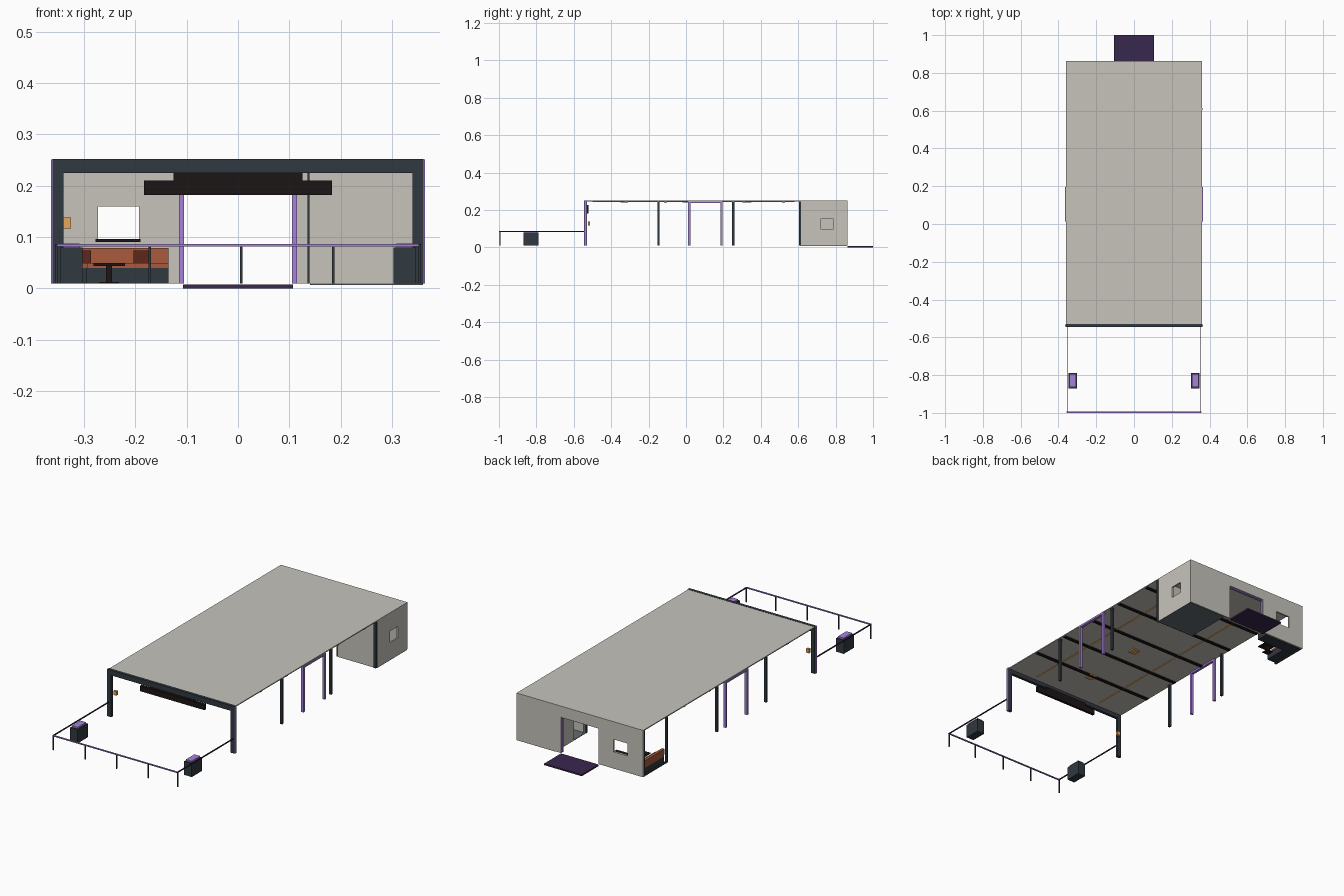
import bpy, bmesh
from mathutils import Vector

def mat(name, col):
    m = bpy.data.materials.new(name)
    m.diffuse_color = (*col, 1)
    return m

PLASTER = mat("plaster", (0.57, 0.55, 0.50))
DARK = mat("dark_metal", (0.03, 0.04, 0.05))
PURPLE = mat("purple", (0.38, 0.22, 0.70))
INDIGO = mat("indigo", (0.04, 0.02, 0.075))
BLACK = mat("black_brown", (0.012, 0.008, 0.008))
ORANGE = mat("orange", (0.40, 0.10, 0.045))
RED = mat("dark_red", (0.11, 0.02, 0.012))
AMBER = mat("amber", (0.80, 0.38, 0.10))
SLATE = mat("slate", (0.12, 0.15, 0.17))

def boxes(name, material, *ranges):
    """One object made of boxes, each given as (x0, x1, y0, y1, z0, z1)."""
    bm = bmesh.new()
    for x0, x1, y0, y1, z0, z1 in ranges:
        vs = bmesh.ops.create_cube(bm, size=1)["verts"]
        mid = Vector((x0 + x1, y0 + y1, z0 + z1)) / 2
        dim = (abs(x1 - x0), abs(y1 - y0), abs(z1 - z0))
        for v in vs:
            v.co = Vector([v.co[i] * dim[i] for i in range(3)]) + mid
    me = bpy.data.meshes.new(name)
    bm.to_mesh(me)
    bm.free()
    me.materials.append(material)
    ob = bpy.data.objects.new(name, me)
    bpy.context.collection.objects.link(ob)
    return ob

def pair(name, material, *ranges):
    """Mirror boxes to both sides of x = 0."""
    both = list(ranges) + [(-b, -a, *r) for a, b, *r in ranges]
    return boxes(name, material, *both)

def pierced_wall(name, along, fixed, a, b, top, h0, h1, hz0, hz1):
    """Wall along x or y with a single rectangular opening."""
    parts = [(a, h0, Z, top), (h1, b, Z, top), (h0, h1, hz1, top)]
    if hz0 > Z:
        parts.append((h0, h1, Z, hz0))
    f0, f1 = fixed
    return boxes(name, PLASTER, *[(p, q, f0, f1, u, v) if along == "x"
                                  else (f0, f1, p, q, u, v) for p, q, u, v in parts])

Z, TOP = 0.01, 0.246        # floor level and underside of roof
FRONT, BACK = -0.54, 0.863

# Roof with ceiling beams, light strips and fixtures
boxes("roof", PLASTER, (-0.36, 0.36, FRONT + 0.005, BACK, TOP, 0.251))
boxes("ceiling_beams", BLACK,
      *[(-0.355, 0.355, y - 0.008, y + 0.008, 0.24, TOP) for y in (-0.32, -0.11, 0.1, 0.31, 0.52)])
pair("ceiling_light_strips", AMBER, (0.197, 0.203, -0.5, 0.58, 0.243, TOP))
boxes("ceiling_fixtures", AMBER,
      *[(-0.02, 0.02, y - 0.02, y + 0.02, 0.24, TOP) for y in (-0.33, 0, 0.33)])

# Front portal and hanging boards
pair("front_posts", DARK, (0.34, 0.361, FRONT - 0.005, FRONT + 0.01, Z, 0.251))
boxes("front_beam", DARK, (-0.361, 0.361, FRONT - 0.005, FRONT + 0.01, 0.225, 0.252))
pair("front_side_trim", PURPLE, (0.361, 0.364, FRONT - 0.003, FRONT + 0.008, Z, 0.251))
boxes("hanging_board", BLACK, (-0.183, 0.183, -0.534, -0.52, 0.182, 0.21),
      (-0.126, 0.126, -0.532, -0.522, 0.21, 0.227))
boxes("wall_lamp", AMBER, (-0.342, -0.325, -0.525, -0.512, 0.117, 0.138))

# Side posts and purple side portals
pair("side_posts", DARK,
     *[(0.346, 0.358, y - 0.006, y + 0.006, Z, TOP) for y in (-0.147, 0.252)])
pair("side_portals", PURPLE,
     (0.35, 0.364, 0.012, 0.023, Z, TOP), (0.35, 0.364, 0.185, 0.196, Z, TOP),
     (0.35, 0.364, 0.012, 0.196, 0.237, TOP))

# Back wall: window half, lintel and plain half
BY = (0.855, BACK)
pierced_wall("back_wall_left", "x", BY, -0.36, -0.107, TOP, -0.272, -0.193, 0.096, 0.16)
boxes("back_wall_right", PLASTER, (0.107, 0.36, *BY, Z, TOP))
boxes("back_lintel", PLASTER, (-0.107, 0.107, *BY, 0.195, TOP))
pair("back_door_jambs", PURPLE, (0.105, 0.115, 0.846, 0.858, Z, 0.2))
boxes("back_door_head", PURPLE, (-0.115, 0.115, 0.846, 0.858, 0.19, 0.2))
boxes("window_sill", BLACK, (-0.277, -0.19, 0.835, 0.856, 0.09, 0.096))
boxes("porch_slab", INDIGO, (-0.107, 0.107, 0.863, 1.0, 0, 0.008))

# Corner room
pierced_wall("room_side_wall", "y", (0.352, 0.36), 0.612, 0.855, TOP, 0.722, 0.787, 0.097, 0.156)
pierced_wall("room_inner_wall", "y", (0.138, 0.144), 0.618, 0.855, TOP, 0.63, 0.715, Z, 0.19)
boxes("room_front_wall", PLASTER, (0.138, 0.352, 0.61, 0.617, Z, TOP))
boxes("room_floor", SLATE, (0.14, 0.36, 0.612, 0.86, 0.007, Z))
boxes("room_corner_posts", DARK, (0.349, 0.362, 0.603, 0.615, Z, TOP),
      (0.135, 0.139, 0.606, 0.618, Z, TOP))

# Open frame in the left wall
boxes("left_frame", DARK, (-0.36, -0.35, 0.66, 0.67, Z, TOP),
      (-0.36, -0.352, 0.847, 0.856, Z, TOP), (-0.36, -0.352, 0.67, 0.847, Z, 0.018))

# Corner seating and table
boxes("bench_base", DARK, (-0.345, -0.135, 0.79, 0.852, Z, 0.04),
      (-0.345, -0.295, 0.67, 0.79, Z, 0.04))
boxes("bench_seat", ORANGE, (-0.345, -0.135, 0.788, 0.852, 0.04, 0.05),
      (-0.345, -0.293, 0.67, 0.788, 0.04, 0.05))
boxes("bench_back", ORANGE, (-0.345, -0.135, 0.838, 0.852, 0.05, 0.079),
      (-0.347, -0.333, 0.67, 0.838, 0.05, 0.079))
boxes("cushions", RED, (-0.315, -0.286, 0.826, 0.838, 0.05, 0.074),
      (-0.203, -0.174, 0.826, 0.838, 0.05, 0.074))
boxes("table", BLACK, (-0.281, -0.22, 0.69, 0.76, 0.044, 0.049),
      (-0.257, -0.245, 0.719, 0.731, 0.012, 0.044), (-0.27, -0.232, 0.706, 0.744, Z, 0.013))

# Terrace fence
boxes("fence_posts", DARK,
      *[(x - 0.0025, x + 0.0025, -0.998, -0.993, Z, 0.084) for x in (-0.354, -0.172, 0.006, 0.185, 0.354)])
pair("fence_side_rails", INDIGO, (0.351, 0.356, -1.0, FRONT, 0.082, 0.087))
boxes("fence_front_rail", PURPLE, (-0.356, 0.356, -1.0, -0.993, 0.082, 0.087))

# Terrace planters
pair("planters", DARK, (0.303, 0.346, -0.87, -0.788, Z, 0.08))
pair("planter_tops", PURPLE, (0.308, 0.341, -0.863, -0.794, 0.08, 0.088))
